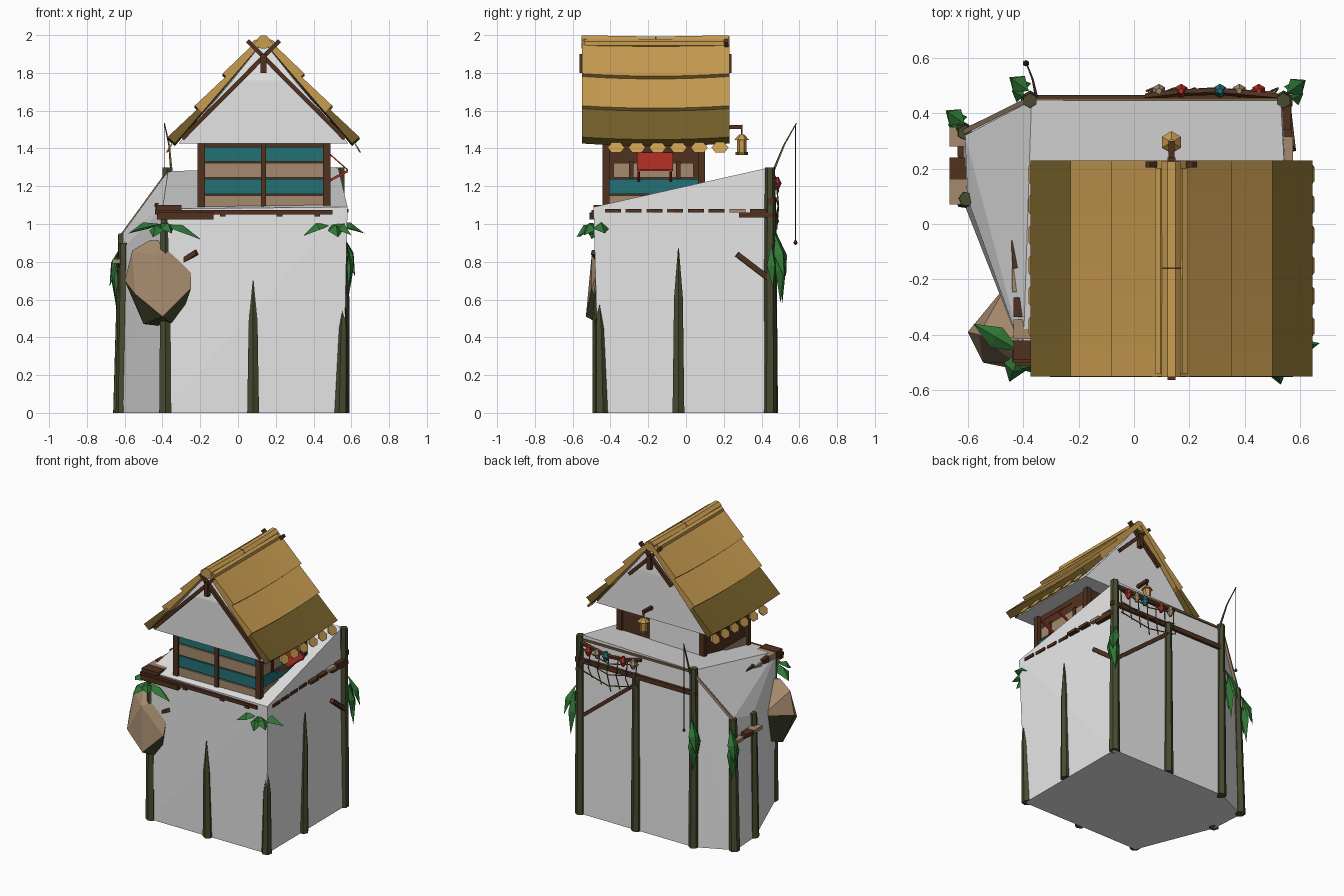
import bpy, bmesh, math
from mathutils import Vector

cube = bpy.data.objects.get("Cube")
if cube:
    bpy.data.objects.remove(cube, do_unlink=True)


def material(name, *rgb):
    m = bpy.data.materials.new(name)
    lin = [((c / 255 + 0.055) / 1.055) ** 2.4 for c in rgb] + [1]
    m.use_nodes = True
    m.diffuse_color = lin
    m.node_tree.nodes["Principled BSDF"].inputs["Base Color"].default_value = lin
    return m


PALE = material("pale_grey", 231, 231, 231)
GOLD = material("golden_thatch", 200, 156, 80)
DARK = material("old_thatch", 118, 96, 42)
TEAL = material("teal_paint", 34, 113, 119)
TAN = material("tan_wood", 165, 138, 110)
BROWN = material("dark_brown_wood", 80, 49, 31)
OLIVE = material("olive_post", 72, 75, 48)
GREEN = material("leaf_green", 48, 120, 54)
RED = material("red_cloth", 172, 46, 38)
ROPE = material("rope_brown", 122, 98, 68)


def finish(name, bm, *mats):
    bmesh.ops.recalc_face_normals(bm, faces=bm.faces)
    me = bpy.data.meshes.new(name)
    bm.to_mesh(me)
    bm.free()
    for m in mats:
        me.materials.append(m)
    ob = bpy.data.objects.new(name, me)
    bpy.context.collection.objects.link(ob)
    return ob


def hull(name, pts, mat):
    bm = bmesh.new()
    for p in pts:
        bm.verts.new(p)
    bmesh.ops.convex_hull(bm, input=bm.verts)
    bmesh.ops.dissolve_limit(bm, angle_limit=0.02, verts=bm.verts, edges=bm.edges)
    return finish(name, bm, mat)


def box(name, x, y, z, mat):
    return hull(name, [(a, b, c) for a in x for b in y for c in z], mat)


def rod(name, pts, radii, mat, sides=6):
    """Tapered prism through a list of points."""
    bm = bmesh.new()
    pts = [Vector(p) for p in pts]
    q = (pts[-1] - pts[0]).to_track_quat("Z", "Y")
    rings = []
    for p, r in zip(pts, radii):
        angs = [math.tau * (i + 0.5) / sides for i in range(sides)]
        rings.append([bm.verts.new(p + q @ Vector((r * math.cos(a), r * math.sin(a), 0))) for a in angs])
    for lo, hi in zip(rings, rings[1:]):
        for i in range(sides):
            j = (i + 1) % sides
            bm.faces.new((lo[i], lo[j], hi[j], hi[i]))
    bm.faces.new(rings[0])
    bm.faces.new(rings[-1])
    return finish(name, bm, mat)


def leaf(name, base, tip, width):
    """Folded, drooping leaf with a raised middle."""
    bm = bmesh.new()
    a, b = Vector(base), Vector(tip)
    d = b - a
    side = d.cross(Vector((0, 0, 1))).normalized() * width
    up = side.cross(d).normalized() * 0.035
    mid = a + d * 0.5
    va, vm, vb, vl, vr = [bm.verts.new(p) for p in (a, mid + up, b, mid + side, mid - side)]
    for f in ((va, vl, vm), (va, vm, vr), (vl, vb, vm), (vm, vb, vr)):
        bm.faces.new(f)
    return finish(name, bm, GREEN)


# Covered base and roof bodies
hull("base_body", [(-.4, -.46, 0), (.555, -.458, 0), (.55, .455, 0), (-.38, .455, 0), (-.635, .335, 0),
                   (-.62, .09, 0), (-.4, -.47, 1.08), (.58, -.49, 1.09), (.53, .445, 1.3),
                   (-.37, .445, 1.28), (-.61, .32, .95), (-.6, .09, .88)], PALE)
RX = 0.135
hull("roof_body", [(RX + s * x, y, z) for s in (-1, 1) for x, z, ys in
                   ((.45, 1.425, (-.52, .2)), (.165, 1.76, (-.53, .205)), (.005, 1.96, (-.5, .19))) for y in ys], PALE)

# Posts and pointed stakes
for i, (x, y, top, lean) in enumerate([(-.385, -.45, 1.06, 1), (.54, .445, 1.3, 1), (.085, .45, 1.14, 1),
                                       (-.375, .445, 1.3, 1), (-.61, .33, .95, 1.03), (-.605, .09, .9, 1.01)]):
    rod(f"post_{i}", [(x * lean, y * lean, 0), (x, y, top)], (.037, .027), OLIVE)
for i, (x, y, top) in enumerate([(.08, -.458, .7), (.545, -.448, .64), (.555, -.04, .87)]):
    dx, dy = (0, -.02) if i == 0 else (.015, -.015 if i == 1 else 0)
    rod(f"stake_{i}", [(x, y, 0), (x + dx * .5, y + dy * .5, top * .7), (x + dx, y + dy, top)],
        (.036, .027, .003), OLIVE)

# Deck edge boards
box("front_deck_beam", (-.44, .5), (-.5, -.46), (1.05, 1.075), BROWN)
box("front_deck_board", (-.43, -.13), (-.51, -.47), (1.025, 1.06), BROWN)
for i, x in enumerate((-.08, .22, .42)):
    box(f"front_joist_{i}", (x - .015, x + .015), (-.505, -.46), (1.04, 1.06), BROWN)
for i in range(8):
    y = -.43 + i * .11
    box(f"right_deck_board_{i}", (.44, .585 - .006 * (i % 4)), (y, y + .085), (1.06, 1.08), TAN if i == 6 else BROWN)
for i, y in enumerate((-.49, -.415, -.335)):
    box(f"left_deck_board_{i}", (-.435, -.3), (y, y + .07), (1.06, 1.1), (BROWN, TAN, BROWN)[i])
box("left_deck_peg", (-.44, -.41), (-.245, -.155), (1.07, 1.09), TAN)
rod("left_deck_spike", [(-.43, -.16, 1.1), (-.44, -.06, 1.1)], (.014, .003), BROWN, 4)
box("right_deck_beam", (.53, .568), (.28, .46), (1.035, 1.06), BROWN)
for i, (y, mat) in enumerate(((.07, TAN), (.16, BROWN), (.28, TAN))):
    box(f"left_step_{i}", (-.665, -.6), (y, y + .09 - .01 * i), (.79, .815), mat)
rod("left_step_rail", [(-.62, .08, .78), (-.63, .38, .78)], (.015, .015), BROWN, 4)

# Back beam, rails and braces
rod("back_beam", [(.57, .448, 1.12), (-.4, .448, 1.12)], (.024, .024), BROWN, 4)
rod("back_brace", [(.54, .452, .7), (.1, .455, 1.05)], (.018, .018), BROWN, 4)
rod("right_brace", [(.55, .44, .71), (.57, .27, .84)], (.02, .02), BROWN, 4)
rod("front_peg", [(-.3, -.45, .8), (-.22, -.49, .85)], (.018, .018), BROWN, 4)
rod("back_rail", [(.54, .448, 1.27), (-.38, .448, 1.27)], (.01, .01), ROPE, 4)
rod("corner_rail", [(-.38, .45, 1.26), (-.62, .33, .93)], (.012, .012), TAN, 4)

# Hanging net with floats
for i in range(7):
    x = .06 + i * .075
    rod(f"net_cord_{i}", [(x, .475, 1.24), (x + .01, .49, 1.1), (x - .015, .48, .97 + .03 * abs(i - 3))],
        (.004, .004, .004), ROPE, 4)
for j in range(3):
    z = 1.2 - j * .08
    rod(f"net_row_{j}", [(.05, .475, z + .02), (.28, .49, z - .03), (.51, .475, z + .02)], (.004,) * 3, ROPE, 4)
rod("net_top", [(.04, .46, 1.25), (.16, .475, 1.225), (.3, .48, 1.22), (.52, .46, 1.25)], (.014,) * 4, BROWN, 5)
for i, (x, mat) in enumerate(((.09, TAN), (.17, RED), (.31, TEAL), (.38, TAN), (.45, RED))):
    rod(f"net_float_{i}", [(x, .48, 1.18), (x, .48, 1.215), (x, .48, 1.25)], (.01, .026, .01), mat, 6)

# Fishing rod
rod("fishing_rod", [(-.35, .45, 1.25), (-.365, .52, 1.42), (-.39, .585, 1.535)], (.008, .005, .003), ROPE, 4)
rod("fishing_line", [(-.39, .58, 1.53), (-.39, .58, .91)], (.0025, .0025), BROWN, 4)
rod("fishing_weight", [(-.39, .58, .89), (-.39, .58, .9), (-.39, .58, .915)], (.004, .012, .004), BROWN)

# House core, wall planks and corner posts
X0, X1, Y0, Y1 = -.19, .465, -.42, .085
box("house_core", (X0, X1), (Y0, Y1), (1.05, 1.43), BROWN)
box("back_panel", (X0, .23), (Y1, Y1 + .009), (1.1, 1.43), PALE)
for i, mat in enumerate((TAN, TEAL, TAN, TEAL)):
    z = (1.075 + i * .085, 1.152 + i * .085)
    box(f"front_plank_{i}", (X0, X1), (Y0 - .012, Y0 + .012), z, mat)
    if i < 3:
        box(f"right_wall_plank_{i}", (X1 - .012, X1 + .012), (-.385, .04) if i == 2 else (Y0, Y1), z, mat)
box("left_wall_plank", (X0 - .012, X0), (Y0, Y1), (1.075, 1.152), TAN)
for i, x in enumerate((X0 - .005, RX, X1 + .005)):
    for j, y in enumerate((Y0, Y1)):
        if i != 1 or j == 0:
            w = .014 if i == 1 else .02
            box(f"house_post_{i}_{j}", (x - w, x + w), (y - .022, y + .015), (1.05, 1.43), BROWN)

# Window awning with props
hull("awning", [(x, y, z + d) for x, z in ((.48, 1.37), (.583, 1.28)) for y in (-.26, -.07) for d in (0, .009)], RED)
for y in (-.25, -.08):
    rod("awning_prop", [(.58, y, 1.28), (.485, y, 1.23)], (.009, .009), RED, 4)
for y in (-.29, -.04):
    box("window_frame", (.47, .485), (y - .012, y + .012), (1.24, 1.33), BROWN)

# Sagging thatch tiers
YM, HALF = -.16, .39


def thatch(name, s, t0, t1, mat):
    bm = bmesh.new()
    rings = []
    for k in range(9):
        u = k / 4 - 1
        sag = .013 * (1 - u * u)
        ring = []
        for t, n in ((t0, -.012), (t0, .014), (t1, .04), (t1, -.012)):
            x = .655 * t + .755 * n
            ring.append(bm.verts.new((RX + s * x, YM + HALF * u, 1.985 - .755 * t + .655 * n - sag)))
        rings.append(ring)
    for a, b in zip(rings, rings[1:]):
        for i in range(4):
            bm.faces.new((a[i], a[i - 1], b[i - 1], b[i]))
    bm.faces.new(rings[0])
    bm.faces.new(rings[-1])
    finish(name, bm, mat)


for side, s in (("left", 1), ("right", -1)):
    for i, (t0, t1, mat) in enumerate(((0, .285, GOLD), (.255, .51, GOLD), (.48, .73, DARK))):
        thatch(f"{side}_thatch_{i}", s, t0, t1, mat)
    # Eave scallops
    for i in range(6):
        y, x = -.37 + i * .11, RX + s * .492
        hull(f"{side}_scallop_{i}", [(x + s * (dx - dz * .6), y + dy, 1.405 + dz) for dx in (0, .009)
             for dy, dz in ((-.045, 0), (.045, 0), (-.025, -.026), (.025, -.026), (-.02, .03), (.02, .03))], GOLD)
    # Crossed gable poles
    for y, low, cross in ((-.54, .43, .06), (.215, .17, .085)):
        rod(f"{side}_gable_pole", [(RX + s * low, y, 1.89 - low * 1.02), (RX - s * cross, y, 1.885 + cross)],
            (.016, .016), BROWN, 4)
    rod(f"{side}_ridge_strip", [(RX + s * .04, -.54, 1.955), (RX + s * .04, .2, 1.955)], (.022, .022), GOLD, 6)

# Ridge bundle with ties
rod("ridge_bundle", [(RX, -.552, 1.964), (RX, -.16, 1.957), (RX, .225, 1.964)], (.038,) * 3, GOLD, 8)
for y in (-.43, -.16, .1):
    rod("ridge_tie", [(RX, y - .003, 1.955), (RX, y + .003, 1.955)], (.041, .041), BROWN, 8)
for y in (-.548, .225):
    box("gable_peg", (RX - .015, RX + .015), (y - .015, y + .015), (1.8, 1.9), BROWN)

# Lantern on a bracket
rod("lantern_arm", [(RX, .18, 1.51), (RX, .3, 1.515)], (.015, .015), BROWN, 4)
rod("lantern_hook", [(RX, .295, 1.51), (RX, .295, 1.46)], (.006, .006), BROWN, 4)
rod("lantern_cap", [(RX, .295, 1.445), (RX, .295, 1.475)], (.04, .012), GOLD)
rod("lantern_glass", [(RX, .295, 1.375), (RX, .295, 1.445)], (.024, .026), GOLD)
rod("lantern_base", [(RX, .295, 1.365), (RX, .295, 1.38)], (.032, .032), DARK)

# Boulder with mossy underside
rock = hull("boulder", [(-.6, -.39, .7), (-.56, -.4, .86), (-.465, -.42, .915), (-.28, -.42, .9), (-.38, -.38, .9),
                        (-.25, -.45, .8), (-.43, -.5, .83), (-.25, -.5, .66), (-.545, -.5, .63), (-.4, -.53, .51),
                        (-.5, -.4, .47), (-.32, -.42, .45), (-.46, -.22, .72), (-.4, -.28, .5)], TAN)
rock.data.materials.append(OLIVE)
for f in rock.data.polygons:
    f.material_index = int(f.normal.z < -.3)

# Leaf tufts and hanging vines
for n, c, tips in (
        ("left_tuft", (-.41, -.46, 1.0), ((-.58, -.36, .95), (-.45, -.57, .93), (-.2, -.5, .92), (-.35, -.54, .95))),
        ("right_tuft", (.5, -.47, 1.0), ((.35, -.51, .94), (.53, -.58, .93), (.67, -.43, .95), (.6, -.54, .94)))):
    for i, t in enumerate(tips):
        leaf(f"{n}_{i}", c, t, .042)
for n, x, y, z in (("right_vine", .57, .47, .92), ("left_vine", -.63, .36, .87), ("back_vine", -.4, .48, .92)):
    s = 1 if x > 0 else -1
    leaf(f"{n}_long", (x, y, z), (x + s * .01, y + .03, z - .34), .036)
    leaf(f"{n}_upper", (x - s * .02, y, z + .03), (x + s * .05, y + .05, z - .2), .036)
    leaf(f"{n}_inner", (x, y - .02, z - .02), (x + s * .02, y - .01, z - .26), .03)
